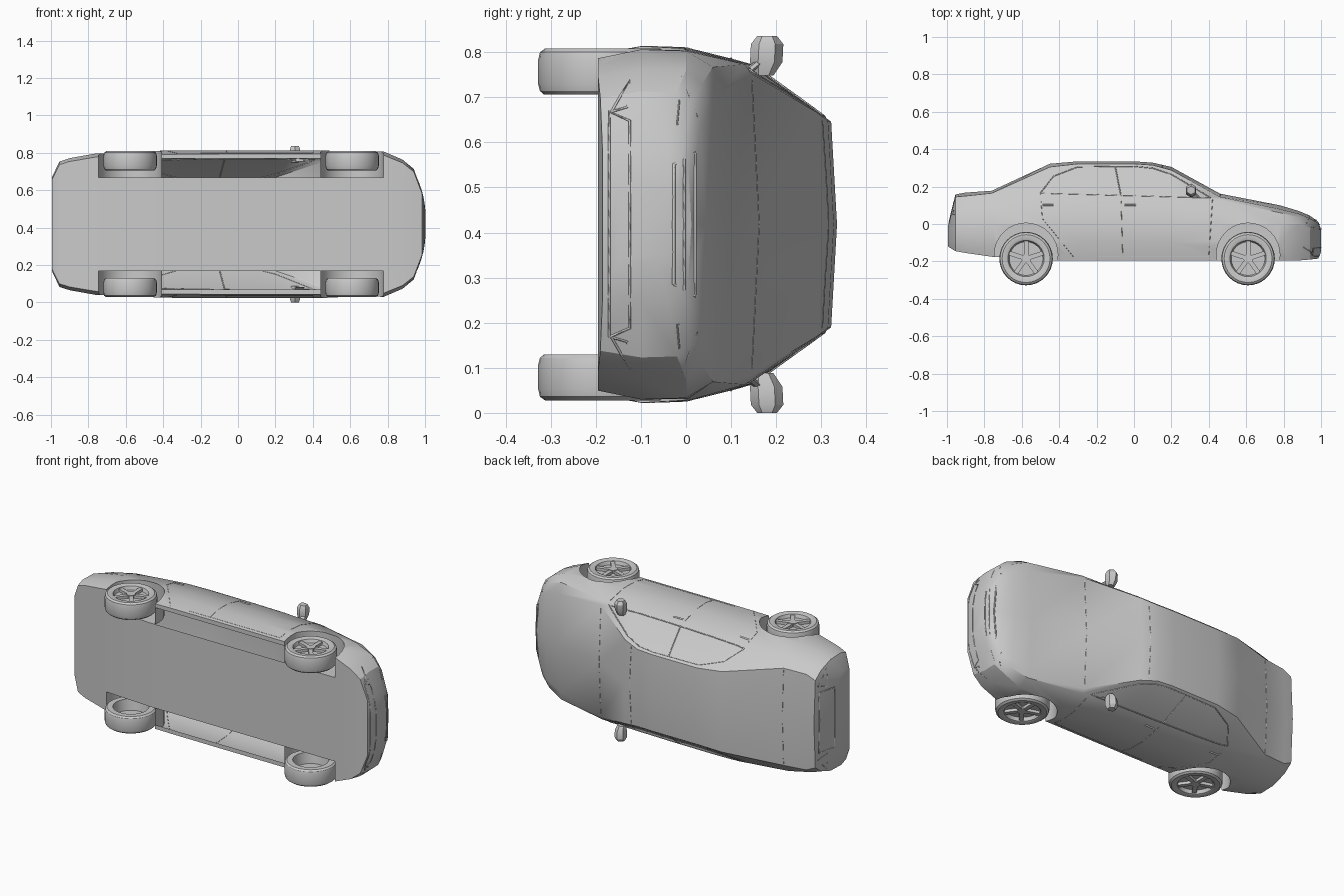
import bpy, bmesh, math
from mathutils import Vector, Matrix
from mathutils.bvhtree import BVHTree

if "Cube" in bpy.data.objects:
    bpy.data.objects.remove(bpy.data.objects["Cube"])

MID = 0.418   # car lies on its side: length = x, car height = y, car width = z
SIDES = ((1, "left"), (-1, "right"))
AXLES = (-.577, .61)
HUB = -.185
grey = bpy.data.materials.new("light_grey")
grey.diffuse_color = (0.588, 0.588, 0.588, 1)
grey.use_nodes = True
grey.node_tree.nodes["Principled BSDF"].inputs["Base Color"].default_value = grey.diffuse_color


def smooth(ob, angle=30):
    bpy.ops.object.select_all(action='DESELECT')
    ob.select_set(True)
    bpy.context.view_layer.objects.active = ob
    bpy.ops.object.shade_smooth_by_angle(angle=math.radians(angle))


def finish(bm, name):
    bmesh.ops.recalc_face_normals(bm, faces=bm.faces)
    me = bpy.data.meshes.new(name)
    bm.to_mesh(me)
    bm.free()
    ob = bpy.data.objects.new(name, me)
    bpy.context.collection.objects.link(ob)
    me.materials.append(grey)
    smooth(ob)
    return ob


def loft(bm, loops):
    """Skin a row of closed point loops and cap both ends."""
    rings = [[bm.verts.new(p) for p in loop] for loop in loops]
    for a, b in zip(rings, rings[1:]):
        for i in range(len(a)):
            j = (i + 1) % len(a)
            bm.faces.new((a[i], a[j], b[j], b[i]))
    bm.faces.new(rings[0])
    bm.faces.new(rings[-1])


def cylinder(bm, x, h, w, r, depth, n=32):
    bmesh.ops.create_cone(bm, cap_ends=True, segments=n, radius1=r, radius2=r, depth=depth,
                          matrix=Matrix.Translation((x, h, MID + w)))


def section(x, sill, flank, belt, edge, edge_w, top):
    """Cross-section of the body; flank is the greatest half width."""
    half = [(sill, flank * .95), (-.1, flank), (min(0, belt - .03), flank * .992),
            (belt, flank * .9), (edge, edge_w)]
    loop = half + [(top, 0)] + [(h, -w) for h, w in reversed(half)]
    return [(x, h, MID + w) for h, w in loop]


# Body sections: x, sill height, flank half width, belt height, roof edge height and half width, centre height
STATIONS = [
    (-.995, -.12, .25, -.03, -.02, .215, -.015),
    (-.955, -.145, .335, .09, .145, .26, .158),
    (-.90, -.155, .353, .10, .15, .285, .168),
    (-.76, -.175, .378, .12, .165, .29, .178),
    (-.45, -.195, .392, .15, .305, .24, .322),
    (-.30, -.195, .394, .15, .322, .228, .335),
    (0, -.195, .395, .145, .322, .228, .335),
    (.10, -.195, .395, .142, .315, .23, .328),
    (.20, -.195, .395, .14, .288, .25, .305),
    (.46, -.195, .395, .13, .145, .335, .162),
    (.78, -.195, .388, .06, .08, .29, .10),
    (.88, -.195, .345, .035, .055, .26, .07),
    (.94, -.19, .295, .01, .03, .21, .045),
    (.985, -.185, .17, -.01, .005, .13, .012),
    (1.0, -.15, .08, -.035, -.03, .06, -.028),
]
bm = bmesh.new()
loft(bm, [section(*s) for s in STATIONS])
body = finish(bm, "body_shell")

# Wheel arches
bm = bmesh.new()
for x in AXLES:
    for s, _ in SIDES:
        cylinder(bm, x, -.165, s * .40, .17, .30)
cutter = finish(bm, "arch_cutter")
cutter.hide_render = True
mod = body.modifiers.new("arches", 'BOOLEAN')
mod.object, mod.operation, mod.solver = cutter, 'DIFFERENCE', 'EXACT'
bpy.context.view_layer.objects.active = body
bpy.ops.object.modifier_apply(modifier="arches")
bpy.data.objects.remove(cutter)

# Open strips in the underside between the wheels
bm = bmesh.new()
bm.from_mesh(body.data)


def is_floor(f):
    return f.normal.y < -.9 and f.calc_center_median().y < -.17


for w in (-.35, -.25, .25, .35):
    fs = [f for f in bm.faces if is_floor(f)]
    geom = set(fs) | {e for f in fs for e in f.edges} | {q for f in fs for q in f.verts}
    bmesh.ops.bisect_plane(bm, geom=list(geom), dist=1e-5, plane_co=(0, 0, MID + w), plane_no=(0, 0, 1))
gone = []
for f in bm.faces:
    c = f.calc_center_median()
    if is_floor(f) and .25 < abs(c.z - MID) < .35 and -.42 < c.x < .45:
        gone.append(f)
bmesh.ops.delete(bm, geom=gone, context='FACES')
bm.to_mesh(body.data)
tree = BVHTree.FromBMesh(bm)
bm.free()
smooth(body)


def trim(name, pts, view, s=1, r=.0015, closed=False):
    """Thin strip laid on the body; pts are (x,h) for side, (w,h) for front/rear, (x,w) for top."""
    if closed:
        pts = pts + pts[:1]
    path = []
    for (a, b), (c, d) in zip(pts, pts[1:]):
        n = max(1, int(math.hypot(c - a, d - b) / .04))
        path += [(a + (c - a) * i / n, b + (d - b) * i / n) for i in range(n)]
    path.append(pts[-1])
    hits = []
    for a, b in path:
        if view == 'side':
            o, d = (a, b, MID + 2 * s), (0, 0, -s)
        elif view == 'top':
            o, d = (a, 2, MID + b), (0, -1, 0)
        else:
            k = 1 if view == 'front' else -1
            o, d = (2 * k, b, MID + a * s), (-k, 0, 0)
        hit = tree.ray_cast(Vector(o), Vector(d))[0]
        if hit:
            hits.append(hit)
    cu = bpy.data.curves.new(name, 'CURVE')
    cu.dimensions, cu.bevel_depth, cu.bevel_resolution = '3D', r, 0
    sp = cu.splines.new('POLY')
    sp.points.add(len(hits) - 1)
    for p, h in zip(sp.points, hits):
        p.co = (*h, 1)
    cu.materials.append(grey)
    bpy.context.collection.objects.link(bpy.data.objects.new(name, cu))


def frame(name, view, low, high, low_w, high_w, r=.003):
    """Symmetric four-sided outline on the nose or tail."""
    trim(name, [(-low_w, low), (low_w, low), (high_w, high), (-high_w, high)], view, 1, r, True)


# Side trim, lamps, handles
WINDOW = [(-.50, .165), (-.43, .255), (-.3, .305), (0, .308), (.1, .298), (.2, .265), (.41, .14)]
for s, side in SIDES:
    trim(side + "_window_frame", WINDOW, 'side', s, .003, True)
    trim(side + "_middle_pillar", [(-.1, .305), (-.07, .15)], 'side', s, .003)
    trim(side + "_door_seam", [(-.07, .15), (-.06, -.18)], 'side', s)
    trim(side + "_rear_door_seam", [(-.5, .16), (-.49, .03), (-.32, -.18)], 'side', s)
    trim(side + "_front_door_seam", [(.42, .13), (.40, -.17)], 'side', s)
    trim(side + "_sill_seam", [(-.2, -.175), (.4, -.175)], 'side', s)
    for x in (-.49, -.05):
        trim(side + "_door_handle", [(x, .10), (x + .06, .10)], 'side', s, .006)
    trim(side + "_headlight", [(.22, -.02), (.24, .025), (.33, -.01)], 'front', s, .002, True)
    trim(side + "_fog_light", [(.25, -.165), (.26, -.13), (.32, -.125)], 'front', s, .003, True)
    trim(side + "_tail_light", [(.20, .06), (.22, .13), (.30, .05)], 'rear', s, .002, True)

# Nose, tail and lid seams
frame("grille_frame", 'front', -.027, .02, .133, .16, .004)
frame("lower_intake", 'front', -.17, -.125, .25, .23)
frame("plate_recess", 'rear', .01, .12, .18, .18)
trim("grille_bar", [(-.145, -.004), (.145, -.004)], 'front', 1, .003)
for name, x, w in (("bonnet_seam", .46, .32), ("windscreen_seam", .15, .23), ("boot_seam", -.76, .28)):
    trim(name, [(x, -w), (x, w)], 'top')

# Wheels: lathed tyre and dish (radius, half width), open on the inner side, five spokes
PROFILE = [(0, .366), (.09, .366), (.097, .386), (.105, .39), (.128, .39), (.139, .382), (.143, .365),
           (.143, .312), (.139, .296), (.13, .288), (.098, .288), (.088, .352), (0, .352)]
for x in AXLES:
    for s, side in SIDES:
        bm = bmesh.new()
        vs = [bm.verts.new((r, 0, w * s)) for r, w in PROFILE]
        es = [bm.edges.new(p) for p in zip(vs, vs[1:])]
        bmesh.ops.spin(bm, geom=vs + es, cent=(0, 0, 0), axis=(0, 0, 1), angle=math.tau, steps=32)
        bmesh.ops.remove_doubles(bm, verts=bm.verts, dist=1e-5)
        bmesh.ops.translate(bm, verts=bm.verts, vec=(x, HUB, MID))
        finish(bm, side + "_wheel")
        bm = bmesh.new()
        cylinder(bm, x, HUB, s * .375, .025, .02, 15)
        for i in range(5):
            turn = Matrix.Rotation(math.tau * i / 5 + math.pi / 2, 4, 'Z')
            m = (Matrix.Translation((x, HUB, MID + s * .374)) @ turn
                 @ Matrix.Translation((.055, 0, 0)) @ Matrix.Diagonal((.078, .024, .016, 1)))
            bmesh.ops.create_cube(bm, size=1, matrix=m)
        finish(bm, side + "_wheel_spokes")


def ring(x, h, w, rx, rh, n=6):
    angles = [math.tau * (i + .5) / n for i in range(n)]
    return [(x + rx * math.cos(a), h + rh * math.sin(a), MID + w) for a in angles]


# Door mirrors: faceted housing on a short arm; rings are x, height, half width and two radii
HOUSING = [(.305, .172, .33, .022, .022), (.305, .178, .36, .032, .036),
           (.305, .18, .40, .032, .036), (.305, .18, .418, .024, .022)]
ARM = [(.335, .13, .335, .028, .014), (.315, .162, .36, .016, .012)]
for s, side in SIDES:
    for part, rows in (("_mirror_housing", HOUSING), ("_mirror_arm", ARM)):
        bm = bmesh.new()
        loft(bm, [ring(x, h, w * s, rx, rh) for x, h, w, rx, rh in rows])
        finish(bm, side + part)
